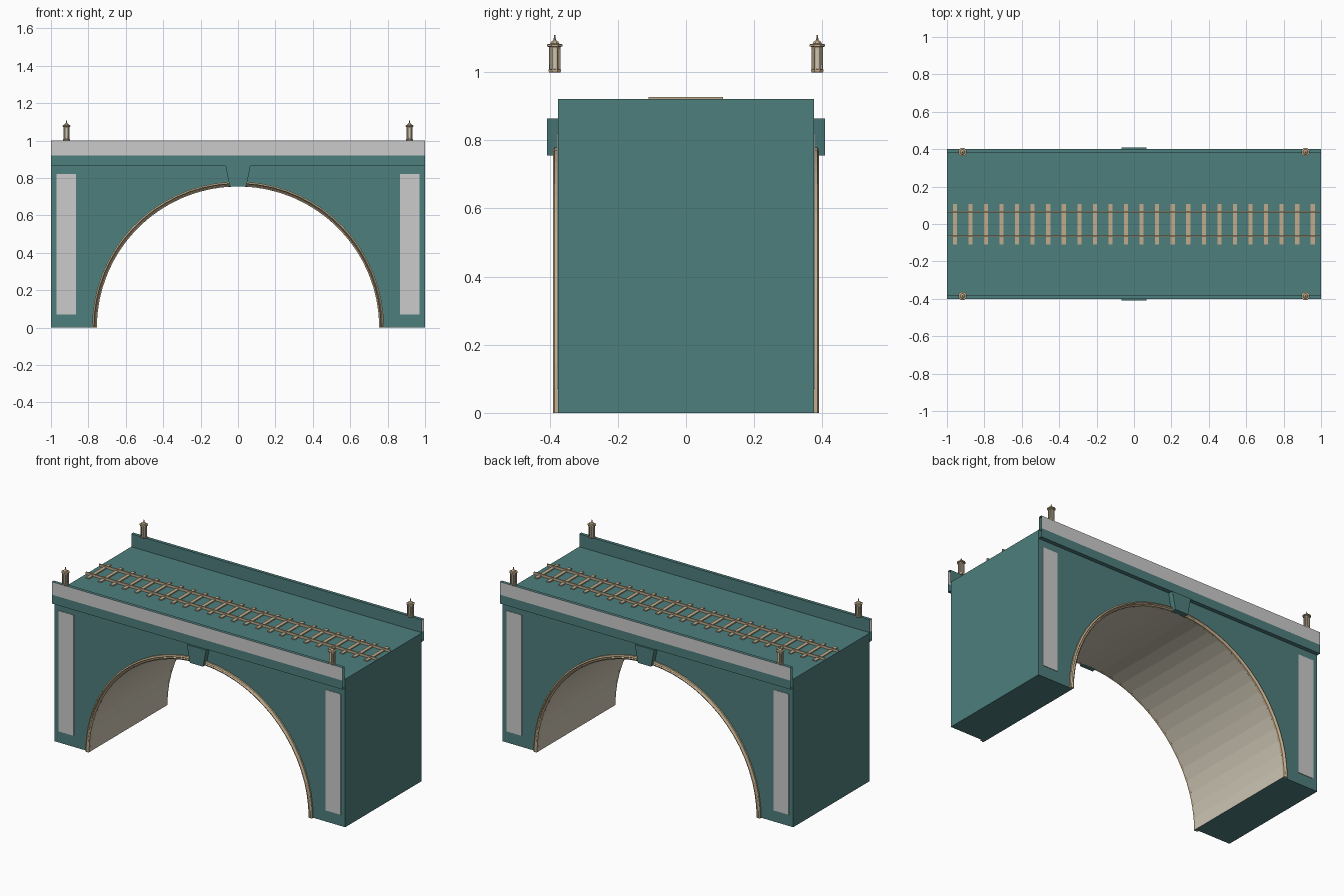
import bpy, bmesh, math

cube = bpy.data.objects.get("Cube")
if cube:
    bpy.data.objects.remove(cube, do_unlink=True)


def material(name, rgb):
    m = bpy.data.materials.new(name)
    m.use_nodes = True
    m.diffuse_color = (*rgb, 1)
    m.node_tree.nodes["Principled BSDF"].inputs["Base Color"].default_value = (*rgb, 1)
    return m


teal = material("teal stone", (0.075, 0.21, 0.205))
grey = material("pale grey", (0.6, 0.6, 0.6))
tan = material("tan", (0.53, 0.41, 0.26))
cream = material("cream", (0.62, 0.57, 0.46))


def finish(name, bm, mats, rule=None, mirror=(False, False)):
    """Turn a bmesh into an object, colour its faces by a rule and mirror it."""
    bmesh.ops.recalc_face_normals(bm, faces=bm.faces[:])
    bm.normal_update()
    if rule:
        for f in bm.faces:
            f.material_index = rule(f)
    me = bpy.data.meshes.new(name)
    bm.to_mesh(me)
    bm.free()
    for m in mats:
        me.materials.append(m)
    ob = bpy.data.objects.new(name, me)
    bpy.context.collection.objects.link(ob)
    if any(mirror):
        mod = ob.modifiers.new("Mirror", "MIRROR")
        mod.use_axis = (*mirror, False)
        mod.use_mirror_merge = False
    return ob


def loft(bm, rings, caps=True):
    """Skin a series of closed rings."""
    rows = [[bm.verts.new(p) for p in ring] for ring in rings]
    n = len(rows[0])
    for a, b in zip(rows, rows[1:]):
        for i in range(n):
            j = (i + 1) % n
            bm.faces.new((a[i], a[j], b[j], b[i]))
    if caps:
        bm.faces.new(rows[0])
        bm.faces.new(rows[-1])


def box(bm, x0, x1, y0, y1, z0, z1, caps=True):
    ring = [(y0, z0), (y1, z0), (y1, z1), (y0, z1)]
    loft(bm, [[(x, y, z) for y, z in ring] for x in (x0, x1)], caps)


RADIUS = 0.755
HALF = 0.375
DECK = 0.92

# Bridge body with a half-round tunnel and a cream soffit
outline = [(-1, DECK), (-1, 0)]
SEGMENTS = 32
for i in range(SEGMENTS + 1):
    a = math.pi * (1 - i / SEGMENTS)
    outline.append((RADIUS * math.cos(a), RADIUS * math.sin(a)))
outline += [(1, 0), (1, DECK)]
bm = bmesh.new()
loft(bm, [[(x, y, z) for x, z in outline] for y in (-HALF, HALF)])


def soffit(f):
    c = f.calc_center_median()
    return int(abs(f.normal.y) < 0.5 and abs(math.hypot(c.x, c.z) - RADIUS) < 0.01)


finish("bridge_body", bm, [teal, cream], soffit)

# Open-ended parapets with a pale outer band
bm = bmesh.new()
section = [(-HALF, 0.865), (-0.4, 0.865), (-0.4, DECK), (-0.4, 1), (-0.38, 1), (-0.38, DECK), (-HALF, DECK)]
loft(bm, [[(x, y, z) for y, z in section] for x in (-1, 1)], caps=False)
finish("parapet", bm, [teal, grey],
       lambda f: int(abs(f.normal.y) > 0.9 and f.calc_center_median().y < -0.395
                     and f.calc_center_median().z > DECK), (False, True))

# Pale wall panels
bm = bmesh.new()
box(bm, 0.865, 0.97, -HALF - 0.003, -HALF, 0.07, 0.82)
finish("wall_panel", bm, [grey], mirror=(True, True))

# Grooved moulding around the arch, stopping at the keystone
bm = bmesh.new()
moulding = [(0.755, 0.37), (0.755, 0.385), (0.763, 0.39), (0.767, 0.383),
            (0.772, 0.39), (0.78, 0.385), (0.78, 0.37)]
rings = []
for i in range(SEGMENTS // 2 + 1):
    a = (math.pi / 2 - 0.06) * i / (SEGMENTS // 2)
    rings.append([(r * math.cos(a), -y, r * math.sin(a)) for r, y in moulding])
loft(bm, rings)
finish("arch_moulding", bm, [tan], mirror=(True, True))

# Keystones
bm = bmesh.new()
wedge = [(-0.045, 0.755), (0.045, 0.755), (0.066, 0.863), (-0.066, 0.863)]
loft(bm, [[(x, y, z) for x, z in wedge] for y in (-0.408, -HALF)])
finish("keystone", bm, [teal], mirror=(False, True))

# Track sleepers
bm = bmesh.new()
TIES = 24
for i in range(TIES):
    x = -0.958 + i * 1.914 / (TIES - 1)
    box(bm, x - 0.011, x + 0.011, -0.11, 0.108, DECK, DECK + 0.006)
finish("track_sleepers", bm, [tan])

# Track rails
bm = bmesh.new()
box(bm, -1, 1, -0.069, -0.062, DECK, DECK + 0.015, caps=False)
finish("track_rail", bm, [tan], mirror=(False, True))

# Corner lanterns
LX, LY, SIDES = 0.917, -0.385, 8


def turned(bm, profile, x=LX, y=LY):
    loft(bm, [[(x + r * math.cos(2 * math.pi * (k + 0.5) / SIDES),
                y + r * math.sin(2 * math.pi * (k + 0.5) / SIDES), z)
               for k in range(SIDES)] for r, z in profile])


bm = bmesh.new()
turned(bm, [(0.014, 1.005), (0.015, 1.07)])
finish("lantern_glass", bm, [cream], mirror=(True, True))

bm = bmesh.new()
turned(bm, [(0.017, 0.998), (0.02, 1.002), (0.02, 1.007), (0.015, 1.008)])
turned(bm, [(0.018, 1.068), (0.018, 1.073), (0.024, 1.075), (0.024, 1.081),
            (0.014, 1.083), (0.011, 1.089), (0.004, 1.093), (0.002, 1.108)])
for k in range(SIDES):
    a = 2 * math.pi * (k + 0.5) / SIDES
    px, py = LX + 0.0165 * math.cos(a), LY + 0.0165 * math.sin(a)
    box(bm, px - 0.002, px + 0.002, py - 0.002, py + 0.002, 1.005, 1.07)
finish("lantern_frame", bm, [tan], mirror=(True, True))
